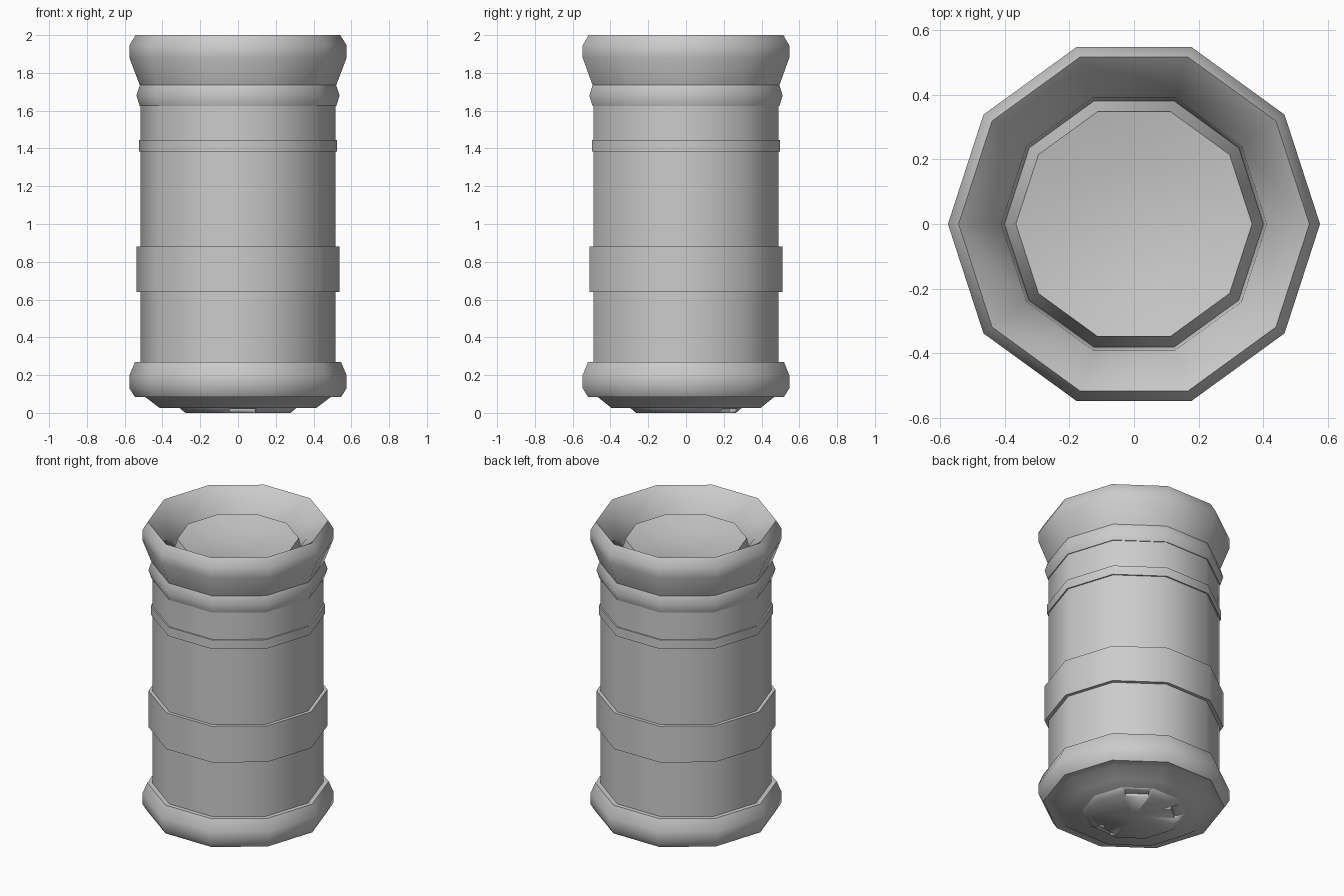
import bpy, bmesh, math
from mathutils import Matrix

cube = bpy.data.objects.get("Cube")
if cube:
    bpy.data.objects.remove(cube)

SIDES = 10

grey = bpy.data.materials.new("plain grey")
grey.use_nodes = True
grey.diffuse_color = (0.6, 0.6, 0.6, 1)
grey.node_tree.nodes["Principled BSDF"].inputs["Base Color"].default_value = (0.6, 0.6, 0.6, 1)


def finish(name, bm):
    """Turn a bmesh into a grey object with smooth sides and sharp steps."""
    mesh = bpy.data.meshes.new(name)
    bm.to_mesh(mesh)
    bm.free()
    obj = bpy.data.objects.new(name, mesh)
    bpy.context.collection.objects.link(obj)
    mesh.materials.append(grey)
    bpy.ops.object.select_all(action='DESELECT')
    obj.select_set(True)
    bpy.context.view_layer.objects.active = obj
    bpy.ops.object.shade_smooth_by_angle(angle=math.radians(42))
    return obj


def lathe(name, profile, loop=False):
    """Spin (radius, height) points around z; radius 0 makes a pole."""
    bm = bmesh.new()
    rings = []
    for r, z in profile:
        if r == 0:
            rings.append([bm.verts.new((0, 0, z))] * SIDES)
        else:
            turn = [2 * math.pi * i / SIDES for i in range(SIDES)]
            rings.append([bm.verts.new((r * math.cos(a), r * math.sin(a), z)) for a in turn])
    pairs = list(zip(rings, rings[1:]))
    if loop:
        pairs.append((rings[-1], rings[0]))
    for low, high in pairs:
        for i in range(SIDES):
            j = (i + 1) % SIDES
            corners = dict.fromkeys((low[i], low[j], high[j], high[i]))
            bm.faces.new(list(corners))
    bmesh.ops.recalc_face_normals(bm, faces=bm.faces)
    return finish(name, bm)


# Main barrel and its two raised bands
lathe("barrel", [(0.515, 0.2), (0.515, 1.68), (0.45, 1.68), (0.45, 0.2)], loop=True)
for name, radius, low, high in (("wide_band", 0.538, 0.64, 0.88),
                                ("narrow_band", 0.524, 1.385, 1.445)):
    lathe(name, [(0.5, low), (radius, low), (radius, high), (0.5, high)], loop=True)

# Neck ring below the flared mouth
lathe("neck_ring", [(0.48, 1.625), (0.52, 1.625), (0.538, 1.68), (0.52, 1.735), (0.48, 1.735)],
      loop=True)

# Flared mouth: outer lip, funnel and the groove around the dish
lathe("mouth", [(0.45, 1.735), (0.52, 1.735), (0.575, 1.88), (0.575, 1.945), (0.542, 2.0),
                (0.41, 1.88), (0.4, 1.76), (0.4, 1.74)], loop=True)

# Shallow dish set inside the mouth
lathe("inner_dish", [(0.4, 1.76), (0.365, 1.885), (0.2, 1.85), (0, 1.835)])

# Rounded foot with a stepped, tapering underside
lathe("foot", [(0.5, 0.27), (0.545, 0.27), (0.575, 0.2), (0.575, 0.13), (0.545, 0.083),
               (0.49, 0.083), (0.415, 0.026), (0, 0.026)])

# Small hub under the foot, notched in three places
hub = lathe("hub", [(0, 0.04), (0.32, 0.04), (0.31, 0.026), (0.278, 0), (0, 0)])
bm = bmesh.new()
for angle in (54, 130, -85):
    place = (Matrix.Rotation(math.radians(angle), 4, 'Z')
             @ Matrix.Translation((0.28, 0, 0))
             @ Matrix.Diagonal((0.09, 0.14, 0.04, 1)))
    bmesh.ops.create_cube(bm, size=1, matrix=place)
cutter = finish("notch_cutter", bm)
cutter.hide_render = True
cutter.hide_viewport = True
cut = hub.modifiers.new("notches", 'BOOLEAN')
cut.operation = 'DIFFERENCE'
cut.solver = 'EXACT'
cut.object = cutter
